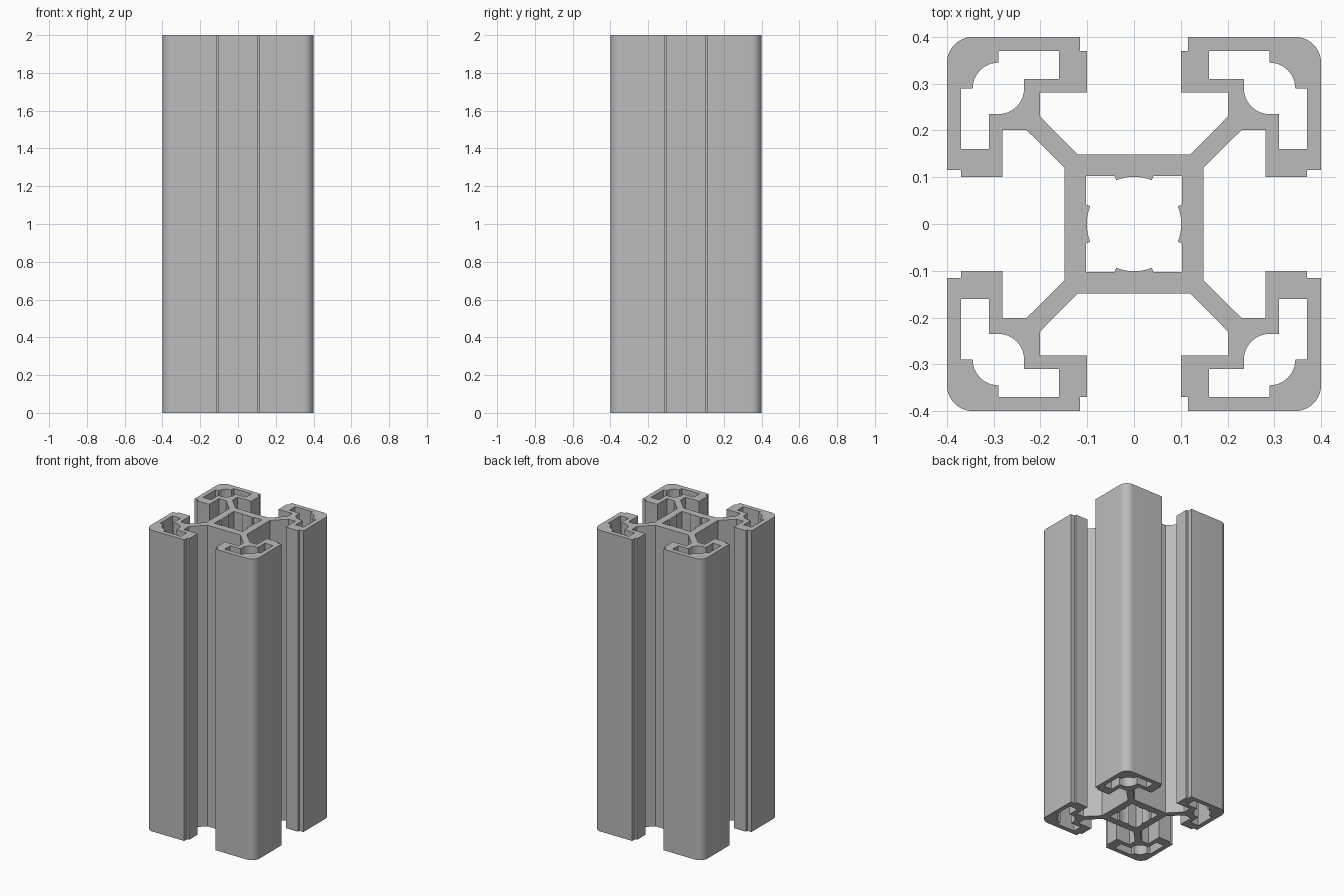
import bpy
import bmesh
from math import cos, sin, radians

HEIGHT = 2.0

cube = bpy.data.objects.get("Cube")
if cube:
    bpy.data.objects.remove(cube, do_unlink=True)


def arc(center, radius, start, end, steps=10):
    """Points along an arc, angles in degrees."""
    angles = [radians(start + (end - start) * i / steps) for i in range(steps + 1)]
    return [(center + radius * cos(a), center + radius * sin(a)) for a in angles]


def swapped(points):
    """Mirror a run of points across the diagonal."""
    return [(y, x) for x, y in reversed(points)]


def quarter_turns(points):
    """The run of points turned clockwise into all four quadrants."""
    turns = [points]
    for _ in range(3):
        turns.append([(y, -x) for x, y in turns[-1]])
    return turns


def joined(runs):
    return [p for run in runs for p in run]


# Outer outline: core wall, diagonal web, slot lip, rounded corner
slot_side = [(0.121, 0.149), (0.201, 0.23), (0.201, 0.281), (0.1, 0.281),
             (0.1, 0.37), (0.115, 0.37), (0.115, 0.4)]
corner = slot_side + arc(0.345, 0.055, 90, 0) + swapped(slot_side)
outline = joined(quarter_turns(corner))

# Hollow inside each corner
pocket_side = [(0.235, 0.31), (0.16, 0.31), (0.16, 0.37), (0.29, 0.37)]
pocket = (pocket_side + arc(0.29, 0.055, 90, 0) + swapped(pocket_side)
          + arc(0.29, 0.055, 270, 180))

# Central bore with a shallow curved rib on each wall
bore_side = ([(-0.103, 0.103), (-0.042, 0.103)] + arc(0, 0.101, 112, 68)
             + [(0.042, 0.103)])
bore = joined(quarter_turns(bore_side))

# Fill the section between the loops and extrude it upward
bm = bmesh.new()
edges = []
for loop in [outline, bore] + quarter_turns(pocket):
    verts = [bm.verts.new((x, y, 0)) for x, y in loop]
    edges += [bm.edges.new((verts[i - 1], verts[i])) for i in range(len(verts))]
bmesh.ops.triangle_fill(bm, use_beauty=True, edges=edges)
section = bmesh.ops.extrude_face_region(bm, geom=bm.faces[:], use_keep_orig=True)
top = [g for g in section["geom"] if isinstance(g, bmesh.types.BMVert)]
bmesh.ops.translate(bm, verts=top, vec=(0, 0, HEIGHT))
bmesh.ops.recalc_face_normals(bm, faces=bm.faces[:])

mesh = bpy.data.meshes.new("slotted_rail")
bm.to_mesh(mesh)
bm.free()
rail = bpy.data.objects.new("slotted_rail", mesh)
bpy.context.collection.objects.link(rail)

# Plain grey metal
grey = bpy.data.materials.new("aluminium_grey")
grey.use_nodes = True
colour = (0.5, 0.5, 0.5, 1)
grey.diffuse_color = colour
grey.node_tree.nodes["Principled BSDF"].inputs["Base Color"].default_value = colour
mesh.materials.append(grey)

# Smooth the rounded walls, keep the edges crisp
bpy.ops.object.select_all(action="DESELECT")
rail.select_set(True)
bpy.context.view_layer.objects.active = rail
bpy.ops.object.shade_smooth_by_angle(angle=radians(30))
